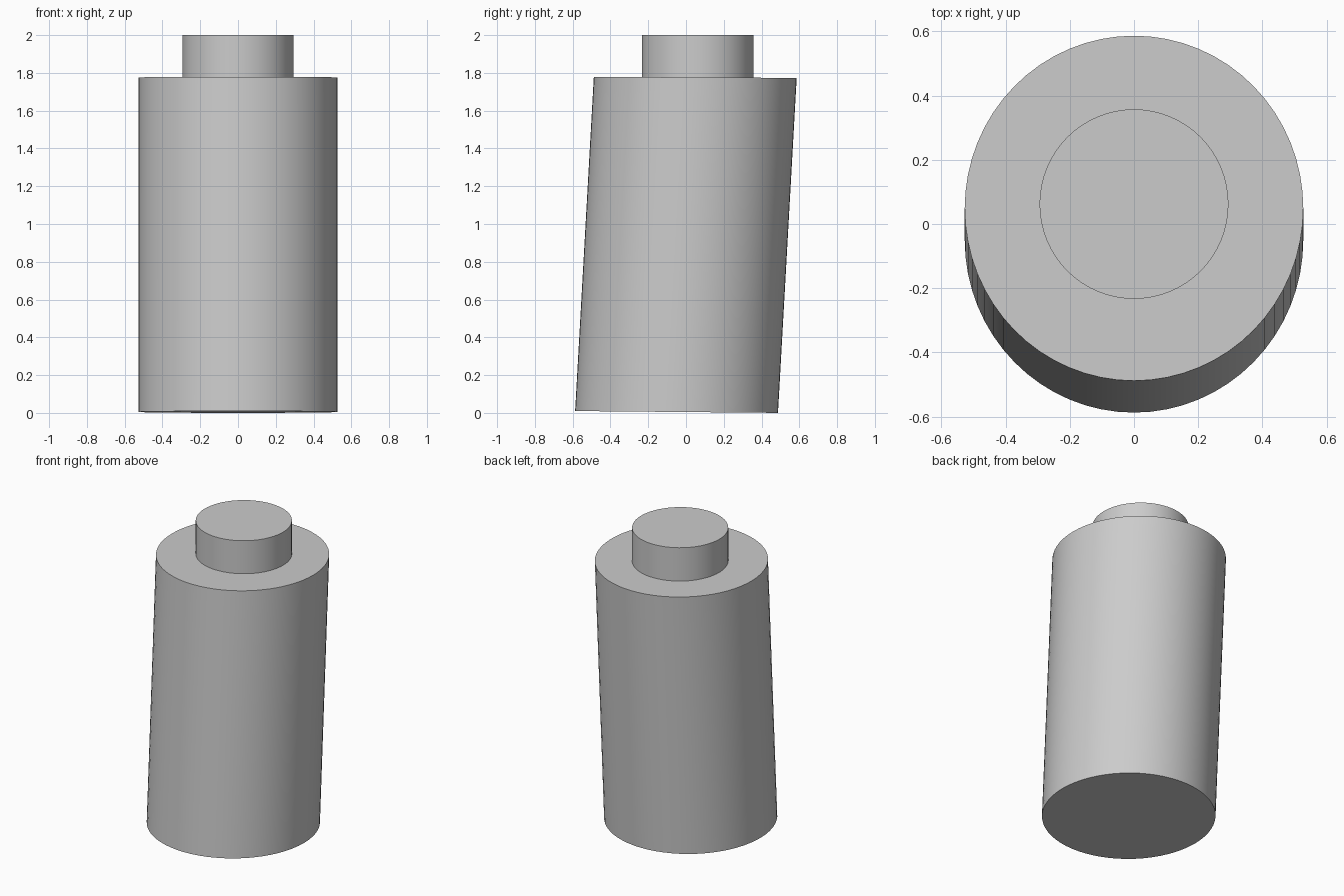
import bpy
import bmesh
import math

cube = bpy.data.objects.get("Cube")
if cube:
    bpy.data.objects.remove(cube, do_unlink=True)

grey = bpy.data.materials.new("light_grey")
grey.use_nodes = True
colour = (0.6, 0.6, 0.6, 1)
grey.diffuse_color = colour
grey.node_tree.nodes["Principled BSDF"].inputs["Base Color"].default_value = colour


def cylinder(name, rx, bottom, top, sides=64):
    """Closed cylinder; each end is (centre y, y radius, centre z, z slope along y)."""
    bm = bmesh.new()
    rings = []
    for cy, ry, cz, slope in (bottom, top):
        ring = []
        for i in range(sides):
            a = math.tau * i / sides
            dy = ry * math.sin(a)
            ring.append(bm.verts.new((rx * math.cos(a), cy + dy, cz + slope * dy)))
        rings.append(ring)
    low, high = rings
    bm.faces.new(low[::-1])
    bm.faces.new(high)
    for i in range(sides):
        j = (i + 1) % sides
        bm.faces.new((low[i], low[j], high[j], high[i]))
    mesh = bpy.data.meshes.new(name)
    bm.to_mesh(mesh)
    bm.free()
    obj = bpy.data.objects.new(name, mesh)
    bpy.context.collection.objects.link(obj)
    mesh.materials.append(grey)
    bpy.ops.object.select_all(action="DESELECT")
    obj.select_set(True)
    bpy.context.view_layer.objects.active = obj
    bpy.ops.object.shade_smooth_by_angle(angle=math.radians(30))
    return obj


# Leaning main body with slightly tilted ends
cylinder("body", 0.527, (-0.05, 0.537, 0.005, -0.009), (0.049, 0.537, 1.776, -0.005))

# Upright cap on top, seated just into the body
cylinder("cap", 0.294, (0.062, 0.295, 1.765, 0), (0.062, 0.295, 2.0, 0))
